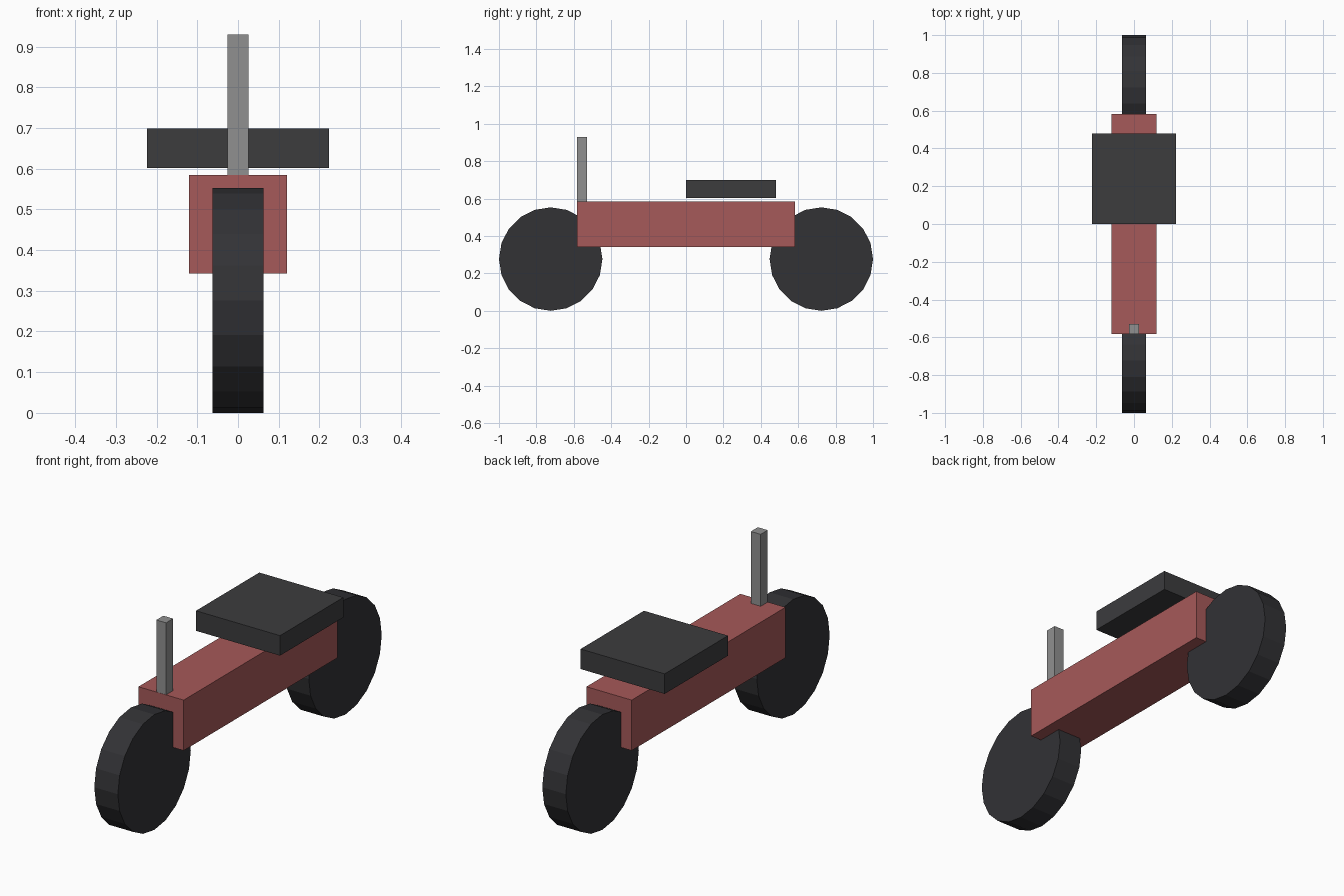
import bpy
from math import pi

if "Cube" in bpy.data.objects:
    bpy.data.objects.remove(bpy.data.objects["Cube"])


def material(name, rgb):
    m = bpy.data.materials.new(name)
    m.diffuse_color = (*rgb, 1)
    m.use_nodes = True
    m.node_tree.nodes["Principled BSDF"].inputs["Base Color"].default_value = m.diffuse_color
    return m


red = material("red_paint", (0.38, 0.10, 0.10))
rubber = material("dark_rubber", (0.032, 0.032, 0.036))
leather = material("dark_leather", (0.045, 0.045, 0.048))
metal = material("grey_metal", (0.28, 0.28, 0.28))


def box(name, lo, hi, mat):
    centre = [(a + b) / 2 for a, b in zip(lo, hi)]
    bpy.ops.mesh.primitive_cube_add(size=1, location=centre)
    ob = bpy.context.object
    ob.name = name
    ob.scale = [b - a for a, b in zip(lo, hi)]
    bpy.ops.object.transform_apply(location=False, rotation=False, scale=True)
    ob.data.materials.append(mat)


def wheel(name, y):
    bpy.ops.mesh.primitive_cylinder_add(vertices=20, radius=0.2765, depth=0.125,
                                        location=(0, y, 0.2765), rotation=(0, pi / 2, 0))
    ob = bpy.context.object
    ob.name = name
    ob.data.materials.append(rubber)


# Two wheels, front and back
for name, side in (("front_wheel", -1), ("back_wheel", 1)):
    wheel(name, side * 0.7235)

# Frame, floating seat and steering post
box("body_frame", (-0.12, -0.583, 0.342), (0.12, 0.583, 0.584), red)
box("seat", (-0.223, 0.0, 0.602), (0.223, 0.48, 0.698), leather)
box("steering_post", (-0.026, -0.582, 0.575), (0.026, -0.529, 0.929), metal)
